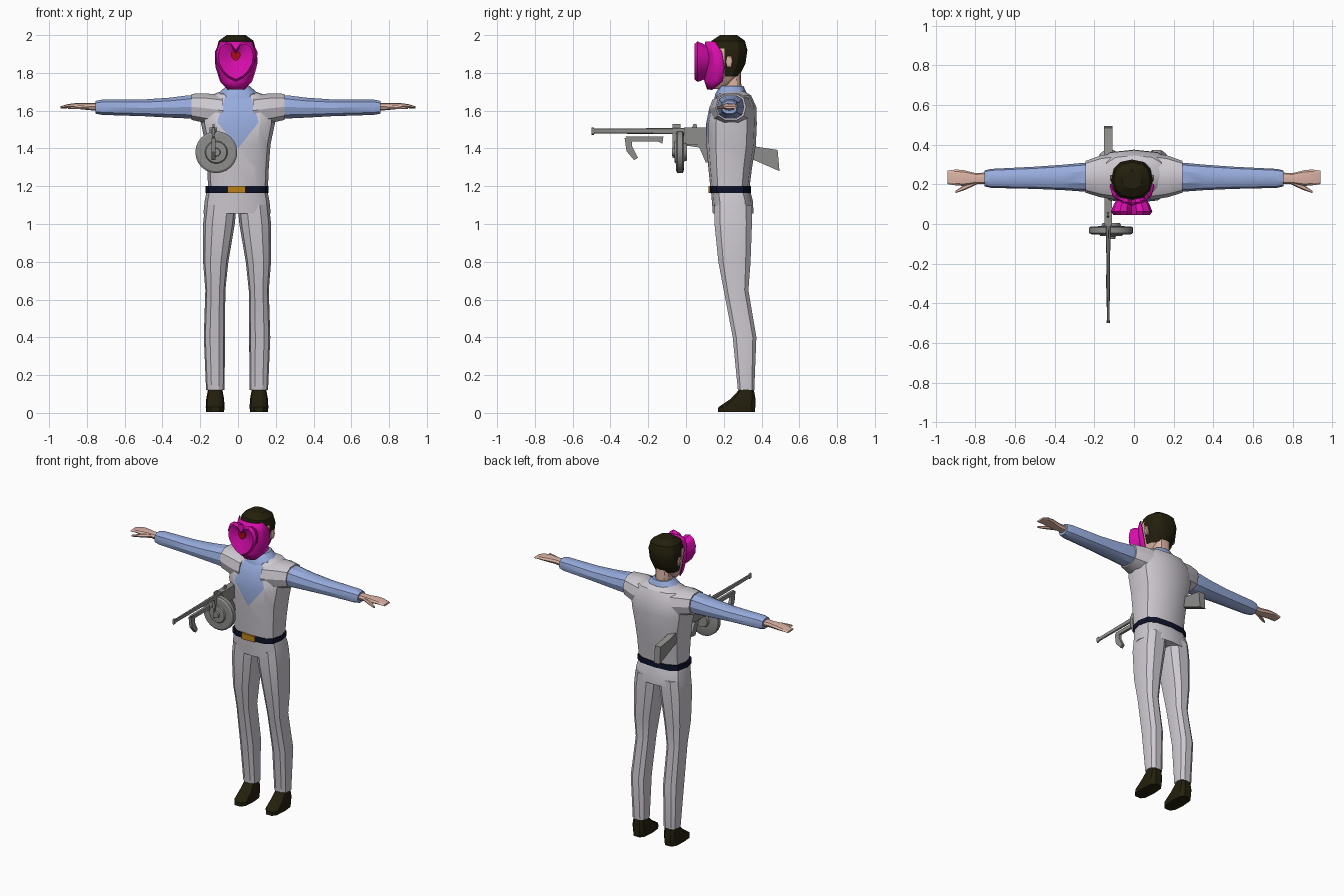
import bpy, bmesh, math
from mathutils import Vector

cube = bpy.data.objects.get("Cube")
if cube:
    bpy.data.objects.remove(cube)


def material(name, r, g, b):
    m = bpy.data.materials.new(name)
    m.use_nodes = True
    m.diffuse_color = (r, g, b, 1)
    m.node_tree.nodes["Principled BSDF"].inputs["Base Color"].default_value = (r, g, b, 1)
    return m


WHITE = material("suit white", .62, .59, .64)
BLUE = material("shirt blue", .31, .41, .72)
NAVY = material("belt navy", .004, .006, .022)
GOLD = material("buckle gold", .5, .22, .01)
SKIN = material("skin", .72, .46, .38)
DARK = material("dark brown", .017, .014, .004)
GREY = material("gun grey", .27, .27, .265)
PINK = material("mask magenta", .7, .004, .42)
RED = material("red", .4, .004, .01)


def ring(axis, pos, cu, cv, ru, rv, n=12, p=.8):
    """Rounded cross-section perpendicular to an axis."""
    pts = []
    for i in range(n):
        a = math.tau * i / n
        c, s = math.cos(a), math.sin(a)
        pt = [cu + math.copysign(abs(c) ** p, c) * ru, cv + math.copysign(abs(s) ** p, s) * rv]
        pt.insert(axis, pos)
        pts.append(pt)
    return pts


def level(z, cx, hx, front, back, n=12, p=.8):
    """Horizontal section given by half width, front and back."""
    return ring(2, z, cx, (front + back) / 2, hx, (back - front) / 2, n, p)


def loft(name, rings, mats, flip=1, closed=True, rule=None, cuts=(), angle=30):
    """Skin rings into a part; cuts split faces and rule picks their material."""
    bm = bmesh.new()
    rows = [[bm.verts.new((x * flip, y, z)) for x, y, z in r] for r in rings]
    n = len(rows[0])
    for a, b in zip(rows, rows[1:]):
        for i in range(n if closed else n - 1):
            j = (i + 1) % n
            bm.faces.new((a[i], a[j], b[j], b[i]))
    if closed:
        bm.faces.new(rows[0])
        bm.faces.new(rows[-1])
    bmesh.ops.recalc_face_normals(bm, faces=bm.faces[:])
    for co, no, pick in cuts:
        bm.normal_update()
        faces = [f for f in bm.faces if pick(f)]
        geom = set(faces)
        for f in faces:
            geom.update(f.edges)
            geom.update(f.verts)
        bmesh.ops.bisect_plane(bm, geom=list(geom), plane_co=co, plane_no=no, dist=1e-5)
    bm.normal_update()
    for f in bm.faces:
        f.smooth = True
        if rule:
            f.material_index = rule(f.calc_center_median(), f.normal)
    mesh = bpy.data.meshes.new(name)
    bm.to_mesh(mesh)
    bm.free()
    for m in mats:
        mesh.materials.append(m)
    mesh.set_sharp_from_angle(angle=math.radians(angle))
    ob = bpy.data.objects.new(name, mesh)
    bpy.context.collection.objects.link(ob)
    return ob


def slab(name, profile, x, half, mat):
    """Side profile (y, z) given thickness along x."""
    return loft(name, [[(x + s * half, y, z) for y, z in profile] for s in (-1, 1)], [mat])


# Torso with the shirt front cut into the vest
SHIRT = [(.06, 1.70), (.11, 1.54), (0, 1.40)]
cuts = []
for s in (1, -1):
    for (x0, z0), (x1, z1) in zip(SHIRT, SHIRT[1:]):
        cuts.append(((s * x0, 0, z0), (s * (z0 - z1), 0, x1 - x0), lambda f: f.normal.y < -.2))


def shirt_rule(c, n):
    x, z = abs(c.x), c.z
    inside = n.y < -.2 and all((x - x0) * (z0 - z1) + (z - z0) * (x1 - x0) < 0
                               for (x0, z0), (x1, z1) in zip(SHIRT, SHIRT[1:]))
    return int(inside)


torso = [(1.18, .158, .13, .335), (1.30, .163, .118, .35), (1.42, .172, .108, .37),
         (1.53, .195, .106, .375), (1.62, .195, .125, .372), (1.68, .15, .16, .345),
         (1.71, .07, .19, .30)]
loft("vest", [level(z, 0, hx, f, b, p=.7) for z, hx, f, b in torso], [WHITE, BLUE],
     rule=shirt_rule, cuts=cuts)

# Collar, neck, belt, buckle and hips
loft("collar", [level(1.665, 0, .105, .15, .325), level(1.69, 0, .108, .155, .322),
                level(1.73, 0, .062, .18, .305)], [BLUE])
loft("neck", [level(1.68, -.005, .052, .19, .295), level(1.8, -.01, .055, .18, .29)], [SKIN])
loft("belt", [level(z, -.005, .166, .122, .345, p=.65) for z in (1.165, 1.2)], [NAVY])
loft("buckle", [[(x, y, z) for x, z in ((-.055, 1.163), (.04, 1.163), (.04, 1.202), (-.055, 1.202))]
                for y in (.118, .14)], [GOLD])
hips = [(1.18, .16, .132, .338), (1.12, .172, .137, .355), (1.055, .178, .142, .357)]
loft("hips", [level(z, -.005, hx, f, b, p=.7) for z, hx, f, b in hips], [WHITE])

# Limbs, built once per side
LEG = [(1.1, .086, .083, .146, .352), (1.0, .096, .084, .147, .353), (.8, .113, .067, .168, .345),
       (.65, .115, .053, .197, .333), (.4, .12, .056, .245, .375), (.12, .115, .049, .273, .363)]
FOOT = [(.005, .047, .165, .368), (.03, .05, .168, .37), (.075, .047, .235, .37), (.125, .038, .282, .36)]
SHOULDER = [(.08, .24, 1.6, .12, .085), (.17, .24, 1.613, .105, .082), (.245, .238, 1.62, .08, .072)]
SLEEVE = [(.18, .237, 1.62, .07, .062), (.26, .236, 1.62, .072, .064), (.36, .235, 1.616, .064, .055),
          (.5, .233, 1.615, .056, .046), (.72, .23, 1.618, .048, .042), (.755, .23, 1.618, .04, .035)]
HAND = [(.73, .23, 1.62, .03, .022), (.8, .23, 1.622, .027, .018), (.86, .232, 1.625, .04, .015),
        (.9, .235, 1.624, .04, .011), (.94, .235, 1.617, .034, .006)]
THUMB = [(.79, .215, 1.62, .014, .012), (.85, .187, 1.617, .014, .01), (.9, .162, 1.613, .006, .006)]
for side, s in (("left", 1), ("right", -1)):
    loft(side + "_leg", [level(z, cx - .005 * s, hx, f, b, 10, .75) for z, cx, hx, f, b in LEG],
         [WHITE], s)
    loft(side + "_shoe", [level(z, .116 - .005 * s, hx, f, b, 10, .65) for z, hx, f, b in FOOT],
         [DARK], s)
    for part, data, mat, n in (("shoulder", SHOULDER, WHITE, 10), ("sleeve", SLEEVE, BLUE, 10),
                               ("hand", HAND, SKIN, 8), ("thumb", THUMB, SKIN, 6)):
        loft(side + "_" + part, [ring(0, *row, n) for row in data], [mat], s)
    ear = [(.085, .225, 1.855, .014, .03), (.105, .23, 1.86, .018, .032), (.112, .235, 1.865, .01, .02)]
    loft(side + "_ear", [ring(0, x - .01 * s, *rest, 6) for x, *rest in ear], [SKIN], s)

# Head, with hair split off above the brow and behind the temples
HEAD = [(1.715, .04, .14, .2), (1.74, .065, .125, .245), (1.79, .085, .12, .285), (1.85, .1, .12, .315),
        (1.92, .105, .12, .325), (1.97, .092, .135, .312), (2.0, .05, .18, .27)]
every = lambda f: True
loft("head", [level(z, -.01, hx, f, b, p=.85) for z, hx, f, b in HEAD], [SKIN, DARK],
     rule=lambda c, n: int(c.z > 1.93 or (c.y > .205 and c.z > 1.78)),
     cuts=[((0, 0, 1.93), (0, 0, 1), every), ((0, .205, 0), (0, 1, 0), every),
           ((0, 0, 1.78), (0, 0, 1), every)])

# Curved mask shell
MASK = [(1.712, .042, .115, .14), (1.755, .082, .1, .195), (1.83, .106, .095, .203),
        (1.91, .11, .095, .19), (1.965, .085, .105, .155)]
rings = []
for z, hx, f, b in MASK:
    angles = [math.radians(a) for a in range(-90, 91, 30)]
    rings.append([(-.01 + hx * math.sin(a), b - (b - f) * math.cos(a), z) for a in angles])
shell = loft("mask_shell", rings, [PINK], closed=False)
solid = shell.modifiers.new("thickness", "SOLIDIFY")
solid.thickness = .006
solid.offset = 0

# Raised heart on the mask, and its small red mark
HALF = [(0, .06), (.025, .095), (.06, .105), (.09, .085), (.105, .04), (.1, -.01),
        (.075, -.055), (.04, -.09), (0, -.11)]
HEART = HALF + [(-x, z) for x, z in HALF[-2:0:-1]]


def heart(y, scale, cz):
    return [(-.012 + x * scale, y, cz + z * scale) for x, z in HEART]


loft("mask_heart", [heart(.14, .62, 1.86), heart(.1, .85, 1.86), heart(.062, 1, 1.862),
                    heart(.046, .88, 1.862), heart(.062, .45, 1.87), heart(.075, .1, 1.88)], [PINK])
loft("red_mark", [heart(y, .24, 1.89) for y in (.057, .065)], [RED])

# Gun: barrel, receiver, stock and grips
GX = -.13
BARREL = [(-.5, .008, .02), (-.488, .008, .02), (-.485, .007, .013), (-.2, .009, .015), (.02, .013, .017)]
loft("gun_barrel", [ring(1, y, GX, 1.492, rx, rz, 8) for y, rx, rz in BARREL], [GREY])
slab("gun_receiver", [(-.01, 1.51), (.3, 1.51), (.3, 1.45), (.1, 1.42), (-.01, 1.42)], GX, .02, GREY)
slab("gun_stock", [(.2, 1.47), (.38, 1.408), (.485, 1.392), (.495, 1.28), (.38, 1.33), (.2, 1.41)],
     GX, .021, GREY)
slab("rear_grip", [(.06, 1.43), (.1, 1.43), (.15, 1.33), (.105, 1.325)], GX, .014, GREY)
slab("trigger_guard", [(.0, 1.43), (.07, 1.43), (.07, 1.405), (.0, 1.415)], GX, .008, GREY)
slab("fore_rail", [(-.32, 1.462), (-.12, 1.462), (-.125, 1.425), (-.15, 1.437), (-.3, 1.437)],
     GX, .008, GREY)
slab("fore_grip", [(-.325, 1.455), (-.285, 1.45), (-.285, 1.41), (-.255, 1.35), (-.275, 1.338),
                   (-.315, 1.385)], GX, .01, GREY)
slab("rear_sight", [(.03, 1.505), (.06, 1.505), (.055, 1.53), (.04, 1.53)], GX, .005, GREY)

# Drum magazine with stepped hubs
DRUM = [(-.075, .02), (-.062, .022), (-.06, .055), (-.053, .06), (-.052, .1), (-.045, .111),
        (-.018, .111), (-.012, .1), (-.011, .05), (.004, .045)]
loft("drum_magazine", [ring(1, y, -.115, 1.38, r, r, 24, 1) for y, r in DRUM], [GREY])
loft("drum_key", [ring(1, y, GX, 1.44, .009, .09, 4, .2) for y in (-.072, -.03)], [GREY])
